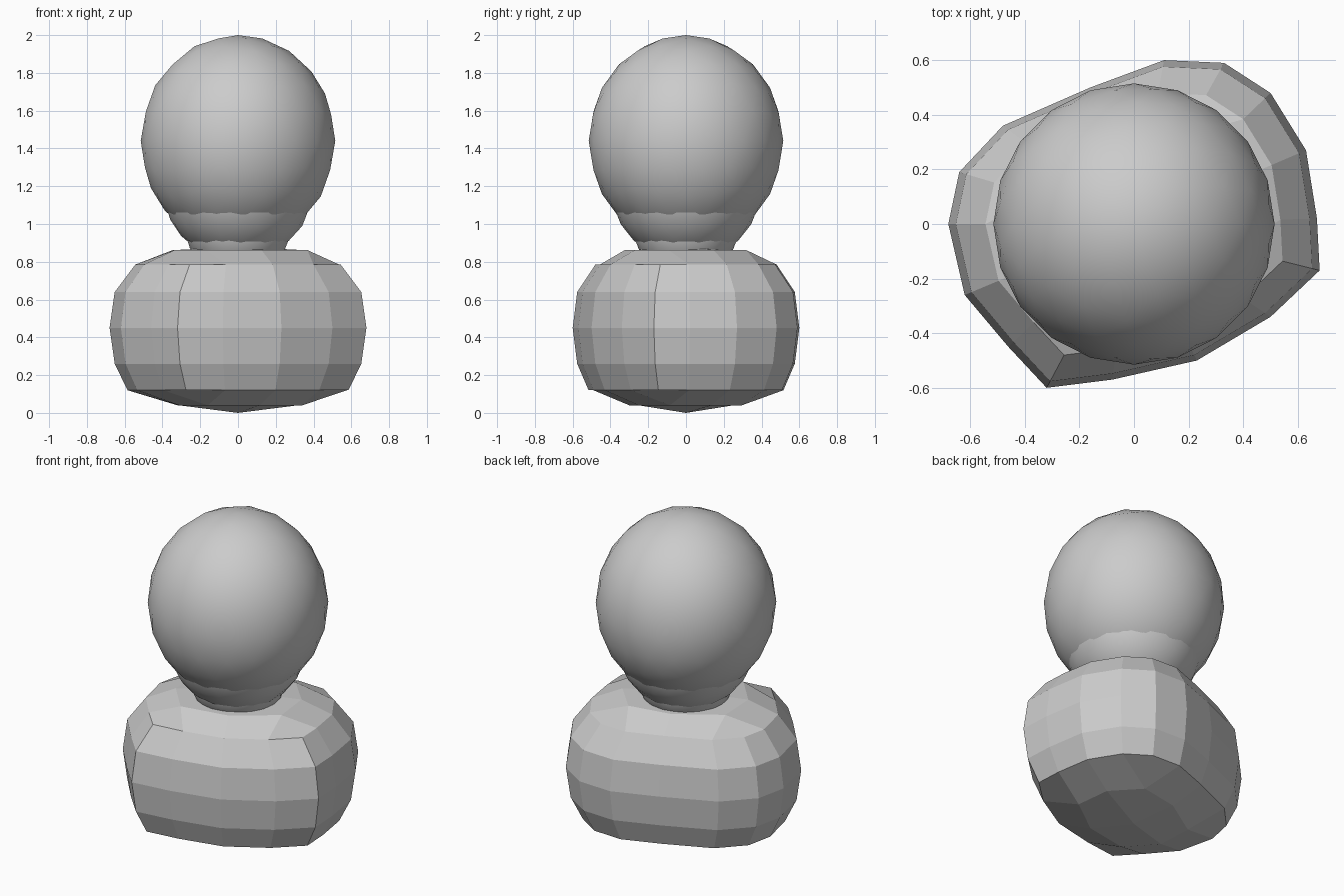
import bpy, bmesh, math

if "Cube" in bpy.data.objects:
    bpy.data.objects.remove(bpy.data.objects["Cube"])

grey = bpy.data.materials.new("light grey")
grey.diffuse_color = (0.6, 0.6, 0.6, 1)
grey.use_nodes = True
grey.node_tree.nodes["Principled BSDF"].inputs["Base Color"].default_value = grey.diffuse_color

# Faceted base: twisted, rounded box with four faces per side in each direction
OUTLINE = [(-.32, -.60), (-.08, -.57), (.23, -.50), (.50, -.34),
           (.68, -.17), (.67, .02), (.63, .27), (.50, .48),
           (.33, .59), (.11, .60), (-.16, .50), (-.48, .36),
           (-.64, .19), (-.68, 0), (-.62, -.26), (-.46, -.45)]
ROWS = [(.12, .86), (.26, .96), (.45, 1), (.64, .96), (.785, .80)]  # height, scale

bm = bmesh.new()
rings = [[bm.verts.new((x * s, y * s, z)) for x, y in OUTLINE] for z, s in ROWS]
for low, high in zip(rings, rings[1:]):
    for i in range(16):
        j = (i + 1) % 16
        bm.faces.new((low[i], low[j], high[j], high[i]))


def cap(ring, inner_z, inner_scale, centre_z):
    """Close a 16-point ring with a four by four patch of quads."""
    inner = [bm.verts.new((x * inner_scale, y * inner_scale, inner_z))
             for x, y in OUTLINE[::2]]
    centre = bm.verts.new((0, 0, centre_z))
    for c in range(4):
        a, k = 4 * c, 2 * c
        bm.faces.new((ring[a - 1], ring[a], ring[a + 1], inner[k]))
        bm.faces.new((ring[a + 1], ring[a + 2], inner[k + 1], inner[k]))
        bm.faces.new((ring[a + 2], ring[a + 3], inner[(k + 2) % 8], inner[k + 1]))
        bm.faces.new((inner[k - 1], inner[k], inner[k + 1], centre))


cap(rings[0], .04, .50, .0)
cap(rings[-1], .862, .54, .88)
bmesh.ops.recalc_face_normals(bm, faces=bm.faces)
mesh = bpy.data.meshes.new("base")
bm.to_mesh(mesh)
bm.free()
base = bpy.data.objects.new("base", mesh)
bpy.context.collection.objects.link(base)
mesh.materials.append(grey)


# Smooth balls stacked inside one another: head and two neck bulges
def ball(name, z, radius, height):
    bpy.ops.mesh.primitive_ico_sphere_add(subdivisions=3, radius=1, location=(0, 0, z))
    ob = bpy.context.object
    ob.name = name
    ob.scale = (radius, radius, height)
    bpy.ops.object.transform_apply(location=False, rotation=False, scale=True)
    bpy.ops.object.shade_smooth()
    ob.data.materials.append(grey)


ball("head", 1.44, .515, .56)
ball("upper_neck", 1.20, .40, .40)
ball("lower_neck", 1.00, .285, .285)
